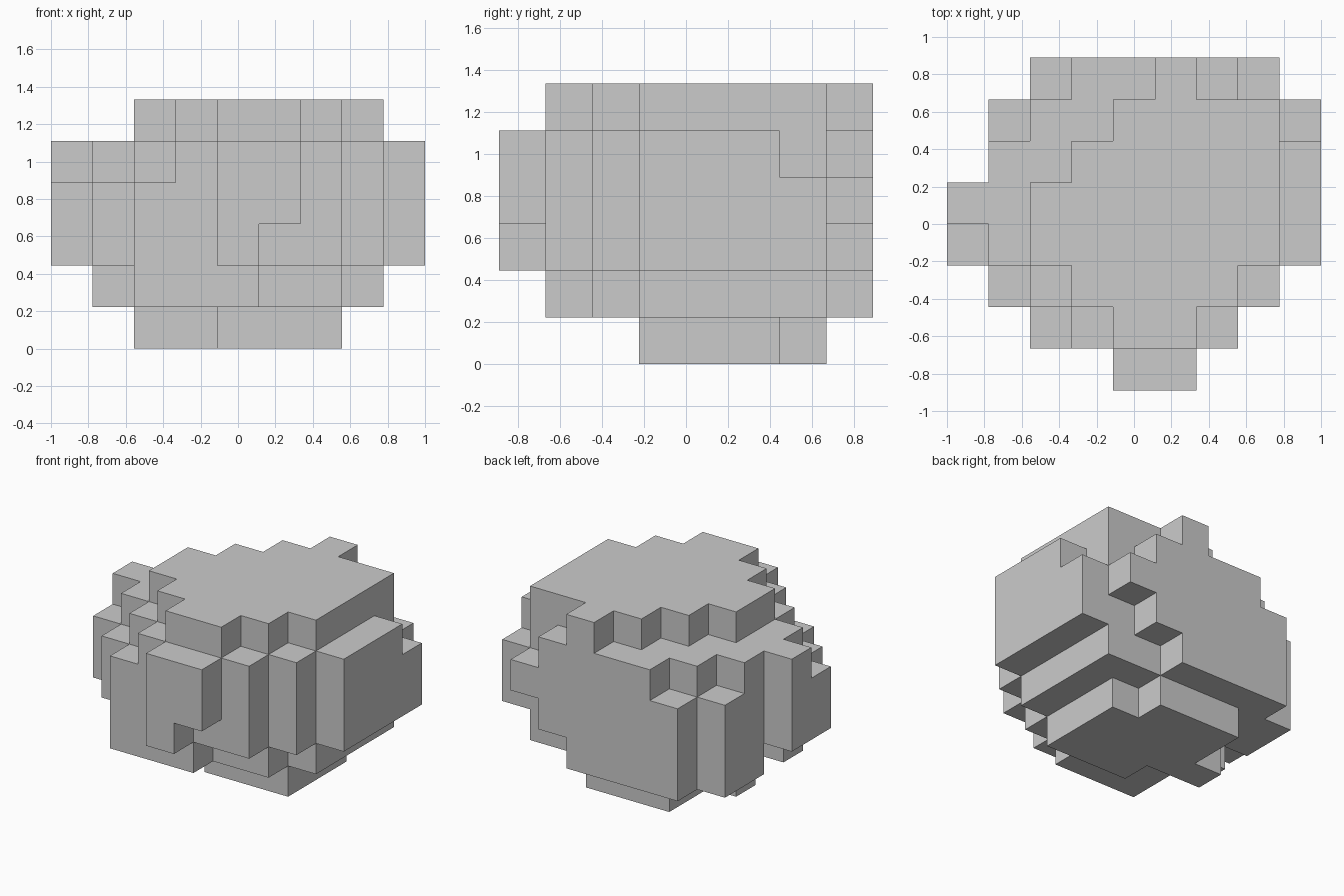
import bpy, bmesh
from mathutils import Vector

if "Cube" in bpy.data.objects:
    bpy.data.objects.remove(bpy.data.objects["Cube"])

CELL = 2 / 9
ORIGIN = Vector((-1.0, -8 / 9, 0.0))

# Blocky boulder: per layer (bottom to top), the first row and each row's
# first and last filled column, rows running front to back
LAYERS = [
    (3, [(4, 6), (2, 6), (3, 6), (3, 5)]),
    (1, [(2, 4), (2, 6), (1, 7), (2, 7), (1, 7), (1, 7), (2, 5)]),
    (0, [(4, 4), (2, 6), (1, 7), (0, 8), (0, 8), (1, 8), (1, 8), (2, 6)]),
    (0, [(4, 5), (2, 6), (1, 7), (0, 8), (0, 8), (1, 8), (1, 8), (2, 7)]),
    (0, [(4, 5), (3, 6), (2, 7), (1, 8), (0, 8), (1, 8), (2, 7), (3, 6)]),
    (1, [(4, 5), (3, 6), (2, 7), (2, 7), (3, 7), (4, 7), (5, 5)]),
]

filled = {(x, first + r, z)
          for z, (first, rows) in enumerate(LAYERS)
          for r, (a, b) in enumerate(rows)
          for x in range(a, b + 1)}

bm = bmesh.new()
corners = {}


def corner(p):
    """Shared grid vertex at an integer grid point."""
    key = tuple(p)
    if key not in corners:
        corners[key] = bm.verts.new(ORIGIN + Vector(key) * CELL)
    return corners[key]


# Outer skin: one square wherever a filled cell meets an empty one
for cell in sorted(filled):
    for axis in range(3):
        u, v = (axis + 1) % 3, (axis + 2) % 3
        for side in (0, 1):
            neighbour = list(cell)
            neighbour[axis] += 2 * side - 1
            if tuple(neighbour) in filled:
                continue
            quad = []
            for du, dv in ((0, 0), (1, 0), (1, 1), (0, 1)):
                p = list(cell)
                p[axis] += side
                p[u] += du
                p[v] += dv
                quad.append(corner(p))
            bm.faces.new(quad if side else quad[::-1])

# Merge coplanar squares into large flat faces
bmesh.ops.dissolve_limit(bm, angle_limit=0.01, verts=bm.verts[:], edges=bm.edges[:])

mesh = bpy.data.meshes.new("boulder")
bm.to_mesh(mesh)
bm.free()
boulder = bpy.data.objects.new("boulder", mesh)
bpy.context.collection.objects.link(boulder)
